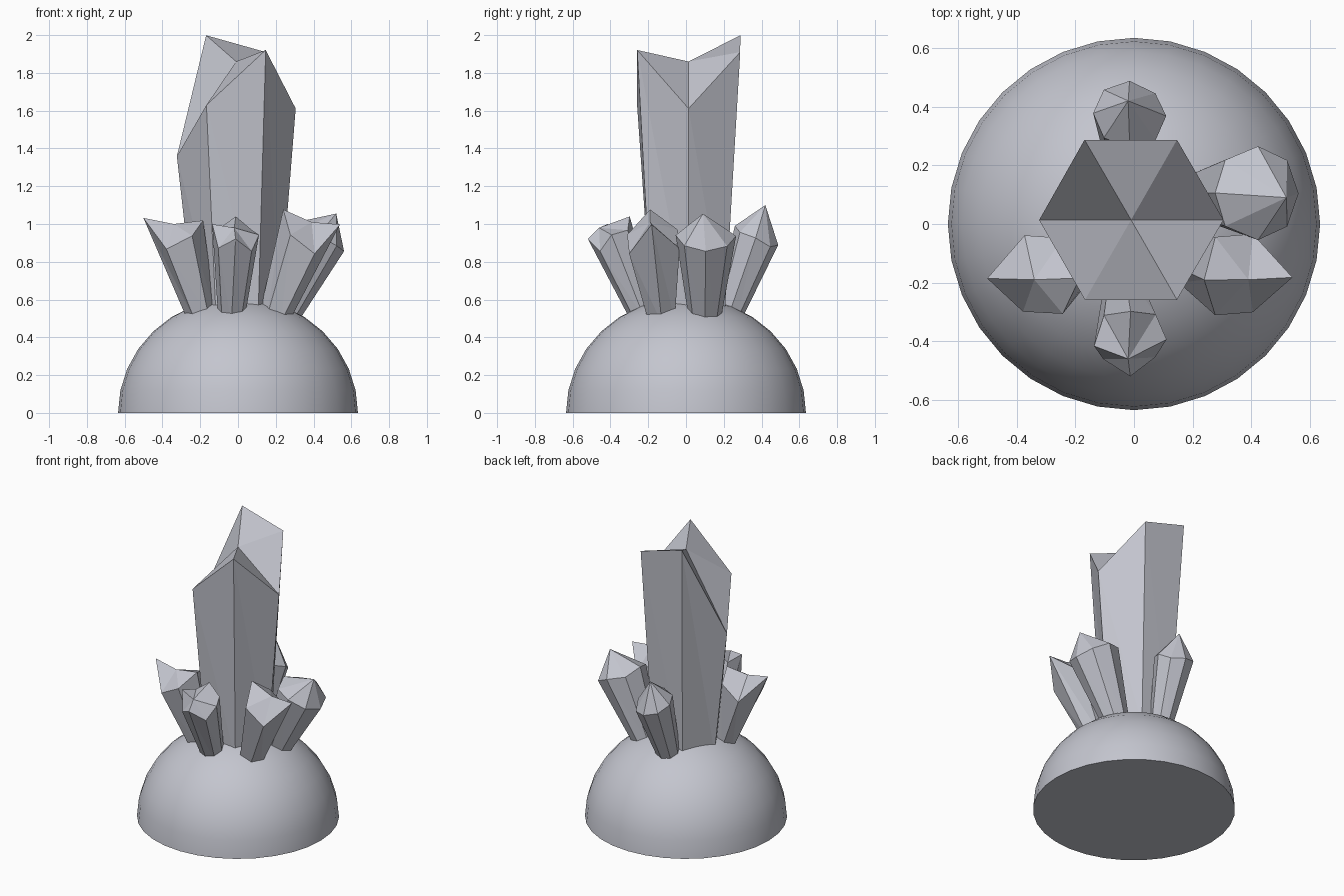
import bpy, bmesh, math
from mathutils import Vector

if "Cube" in bpy.data.objects:
    bpy.data.objects.remove(bpy.data.objects["Cube"])

mat = bpy.data.materials.new("pale grey stone")
mat.diffuse_color = (0.55, 0.56, 0.62, 1)
mat.use_nodes = True
mat.node_tree.nodes["Principled BSDF"].inputs["Base Color"].default_value = mat.diffuse_color


def finish(name, bm):
    bmesh.ops.recalc_face_normals(bm, faces=bm.faces)
    me = bpy.data.meshes.new(name)
    bm.to_mesh(me)
    bm.free()
    me.materials.append(mat)
    ob = bpy.data.objects.new(name, me)
    bpy.context.collection.objects.link(ob)
    return ob


def crystal(name, base, r0, top, r1, lifts, tip):
    """Flared prism; each rim corner is lifted along the axis, tip is an absolute point."""
    base, top = Vector(base), Vector(top)
    axis = (top - base).normalized()
    u = Vector((1, 0, 0))
    u = (u - axis * u.dot(axis)).normalized()
    v = axis.cross(u)
    n = len(lifts)
    bm = bmesh.new()
    lo, hi = [], []
    for i, lift in enumerate(lifts):
        a = 2 * math.pi * i / n
        d = u * math.cos(a) + v * math.sin(a)
        lo.append(bm.verts.new(base + d * r0))
        hi.append(bm.verts.new(top + d * r1 + axis * lift))
    apex = bm.verts.new(tip)
    bm.faces.new(lo[::-1])
    for i in range(n):
        j = (i + 1) % n
        bm.faces.new((lo[i], lo[j], hi[i]))
        bm.faces.new((lo[j], hi[j], hi[i]))
        bm.faces.new((hi[i], hi[j], apex))
    return finish(name, bm)


# Dome base: smooth half sphere with a flat underside
bm = bmesh.new()
bmesh.ops.create_uvsphere(bm, u_segments=32, v_segments=16, radius=0.635)
bmesh.ops.bisect_plane(bm, geom=bm.verts[:] + bm.edges[:] + bm.faces[:], dist=1e-4,
                       plane_co=(0, 0, 0), plane_no=(0, 0, -1), clear_outer=True)
bmesh.ops.contextual_create(bm, geom=[e for e in bm.edges if e.is_boundary])
for vert in bm.verts:
    vert.co.z *= 0.61 / 0.635
for f in bm.faces:
    f.smooth = len(f.verts) < 5
dome = finish("dome_base", bm)
for e in dome.data.edges:
    if all(abs(dome.data.vertices[i].co.z) < 1e-4 for i in e.vertices):
        e.use_edge_sharp = True

# Tall central crystal with a broken, uneven top
crystal("main_crystal", (-0.005, 0.012, 0.5), 0.222, (-0.01, 0.014, 1.7), 0.315,
        [-0.09, 0.21, 0.30, -0.34, -0.07, 0.22], (-0.01, 0.014, 1.86))

# Small crystals leaning outward around it
crystal("front_right_crystal", (0.19, -0.13, 0.5), 0.08, (0.35, -0.175, 0.93), 0.155,
        [0.13, -0.05, 0, 0.10, 0, -0.05], (0.39, -0.19, 1.01))
crystal("front_left_crystal", (-0.19, -0.13, 0.5), 0.075, (-0.315, -0.175, 0.93), 0.15,
        [0.05, 0, -0.05, 0.15, -0.03, 0], (-0.34, -0.19, 1.0))
crystal("front_crystal", (-0.035, -0.22, 0.5), 0.07, (-0.015, -0.385, 0.92), 0.125,
        [0.03, 0.02, 0.08, 0.02, 0.08, -0.02, 0.05, -0.03], (-0.02, -0.46, 0.98))
crystal("right_crystal", (0.23, 0.10, 0.5), 0.085, (0.415, 0.105, 0.92), 0.16,
        [0, 0.01, 0.02, 0, 0.02, 0, 0.02, 0.01], (0.52, 0.09, 1.055))
crystal("back_crystal", (-0.03, 0.22, 0.5), 0.07, (-0.015, 0.37, 0.93), 0.125,
        [0, -0.02, 0, 0.01, 0.02, 0.02, 0.02, 0], (-0.02, 0.42, 1.10))
